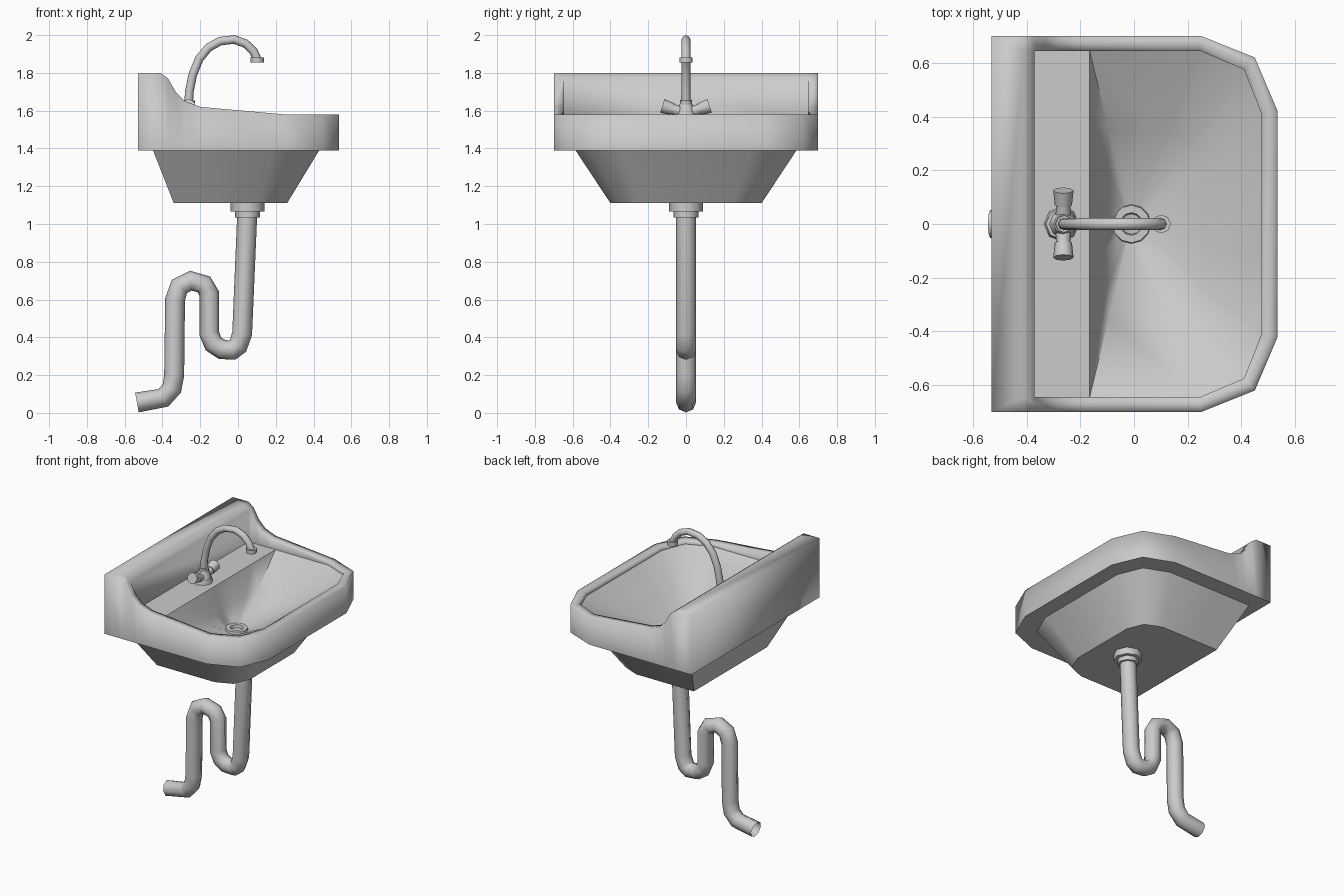
import bpy, bmesh, math
from mathutils import Vector

if "Cube" in bpy.data.objects:
    bpy.data.objects.remove(bpy.data.objects["Cube"])

# ---------- helpers ----------
def finish(ob, angle):
    bpy.ops.object.select_all(action='DESELECT')
    ob.select_set(True)
    bpy.context.view_layer.objects.active = ob
    bpy.ops.object.shade_smooth_by_angle(angle=math.radians(angle))

def loft(name, rings, angle, cap_start=False, cap_end=False):
    bm = bmesh.new()
    vs = [[bm.verts.new(p) for p in r] for r in rings]
    n = len(vs[0])
    for a, b in zip(vs, vs[1:]):
        for i in range(n):
            j = (i + 1) % n
            bm.faces.new((a[i], a[j], b[j], b[i]))
    if cap_start:
        bm.faces.new(vs[0][::-1])
    if cap_end:
        bm.faces.new(vs[-1])
    bmesh.ops.remove_doubles(bm, verts=bm.verts, dist=0.0005)
    bmesh.ops.recalc_face_normals(bm, faces=bm.faces)
    me = bpy.data.meshes.new(name)
    bm.to_mesh(me)
    bm.free()
    ob = bpy.data.objects.new(name, me)
    bpy.context.collection.objects.link(ob)
    finish(ob, angle)
    return ob

def mirrored(half):
    return half + [(p[0], -p[1], *p[2:]) for p in reversed(half)]

def tube(name, pts, r):
    cu = bpy.data.curves.new(name, 'CURVE')
    cu.dimensions = '3D'
    cu.bevel_depth = r
    cu.bevel_resolution = 2
    sp = cu.splines.new('POLY')
    sp.points.add(len(pts) - 1)
    for p, (x, z) in zip(sp.points, pts):
        p.co = (x, 0, z, 1)
    tmp = bpy.data.objects.new(name, cu)
    bpy.context.collection.objects.link(tmp)
    bpy.ops.object.select_all(action='DESELECT')
    tmp.select_set(True)
    bpy.context.view_layer.objects.active = tmp
    bpy.ops.object.convert(target='MESH')
    finish(bpy.context.object, 60)

def rod(name, a, b, r1, r2=None, sides=8):
    a, b = Vector(a), Vector(b)
    d = b - a
    bpy.ops.mesh.primitive_cone_add(vertices=sides, radius1=r1, radius2=r1 if r2 is None else r2,
                                    depth=d.length, location=(a + b) / 2,
                                    rotation=d.to_track_quat('Z', 'Y').to_euler())
    ob = bpy.context.object
    ob.name = name
    finish(ob, 50)

# ---------- basin rim: outer x, y, top z, inner x, y, z ----------
S = mirrored([
    (-.53, .7, 1.80, -.37, .645, 1.77), (-.41, .7, 1.80, -.37, .645, 1.77),
    (-.37, .7, 1.77, -.37, .645, 1.77), (-.33, .7, 1.70, -.33, .645, 1.70),
    (-.28, .7, 1.65, -.28, .645, 1.65), (-.20, .7, 1.62, -.20, .645, 1.62),
    (.25, .7, 1.58, .245, .645, 1.58), (.45, .62, 1.58, .41, .575, 1.58),
    (.535, .42, 1.58, .475, .41, 1.58)])
half = len(S) // 2
S = S[:half] + [(*s[:4], -s[4], s[5]) for s in S[half:]]

def scaled(x0, x1, ys, z):
    return [(x0 + (s[0] + .53) / 1.065 * (x1 - x0), s[1] * ys, z) for s in S]

DECK = 1.555
mid = []
for s in S:
    if s[0] < -.4:
        mid.append((-.41, s[4], 1.8))
    else:
        mid.append(((s[0] + s[3]) / 2, (s[1] + s[4]) / 2, s[2]))
outer_low = [(s[0], s[1], 1.39) for s in S]
loft("basin_rim", [outer_low, [s[:3] for s in S], mid, [s[3:] for s in S],
                   [(s[3], s[4], DECK) for s in S]], 100)

# underside of the basin
loft("basin_underside", [outer_low, scaled(-.45, .43, .585 / .7, 1.39),
                         scaled(-.34, .26, .40 / .7, 1.11)], 40, cap_end=True)

# faucet deck
loft("faucet_deck", [[(-.37, -.645, DECK), (-.165, -.645, DECK),
                      (-.165, .645, DECK), (-.37, .645, DECK)]], 30, cap_end=True)

# bowl interior, funnelling to the drain
top = mirrored([(-.165, .02), (-.165, .15), (-.165, .4), (-.165, .645),
                (.245, .645), (.41, .575), (.475, .41), (.475, .12)])
drain = Vector((-.01, 0))
def bowl_ring(f, z):
    out = []
    for p in top:
        d = Vector(p) - drain
        q = drain + (d.normalized() * .06).lerp(d, f)
        out.append((q.x, q.y, z))
    return out
loft("bowl_interior", [bowl_ring(1, DECK), bowl_ring(.5, 1.405), bowl_ring(0, 1.285)], 60, cap_end=True)

# drain flange
def circle(r, z):
    return [(-.01 + r * math.cos(i * math.pi / 6), r * math.sin(i * math.pi / 6), z) for i in range(12)]
loft("drain_flange", [circle(.074, 1.285), circle(.07, 1.305), circle(.042, 1.305),
                      circle(.036, 1.275)], 40, cap_end=True)

# ---------- waste pipe ----------
rod("pipe_nut", (.05, 0, 1.065), (.05, 0, 1.115), .09)
rod("pipe_collar", (.05, 0, 1.035), (.05, 0, 1.067), .066)
tube("waste_pipe", [(.05, 1.08), (.022, .42), (0, .355), (-.03, .332), (-.085, .336), (-.13, .365),
                    (-.152, .42), (-.152, .63), (-.18, .68), (-.25, .70), (-.31, .67),
                    (-.333, .6), (-.338, .2), (-.35, .13), (-.395, .08), (-.535, .055)], .053)

# ---------- faucet ----------
rod("faucet_base", (-.27, 0, DECK - .005), (-.27, 0, 1.585), .066, .058)
rod("faucet_hub", (-.265, 0, 1.58), (-.265, 0, 1.635), .052, .034)
rod("spout_collar", (-.262, 0, 1.63), (-.26, 0, 1.655), .032)
tube("spout", [(-.262, 1.62), (-.258, 1.70), (-.24, 1.79), (-.205, 1.875), (-.155, 1.935),
               (-.095, 1.968), (-.02, 1.977), (.04, 1.955), (.082, 1.915), (.102, 1.87)], .023)
rod("spout_tip", (.102, 0, 1.855), (.102, 0, 1.882), .035)
for side, label in ((1, "left"), (-1, "right")):
    rod("tap_arm_" + label, (-.263, .02 * side, 1.59), (-.263, .08 * side, 1.612), .03, .026)
    rod("tap_knob_" + label, (-.263, .07 * side, 1.608), (-.263, .125 * side, 1.625), .032, .038)
